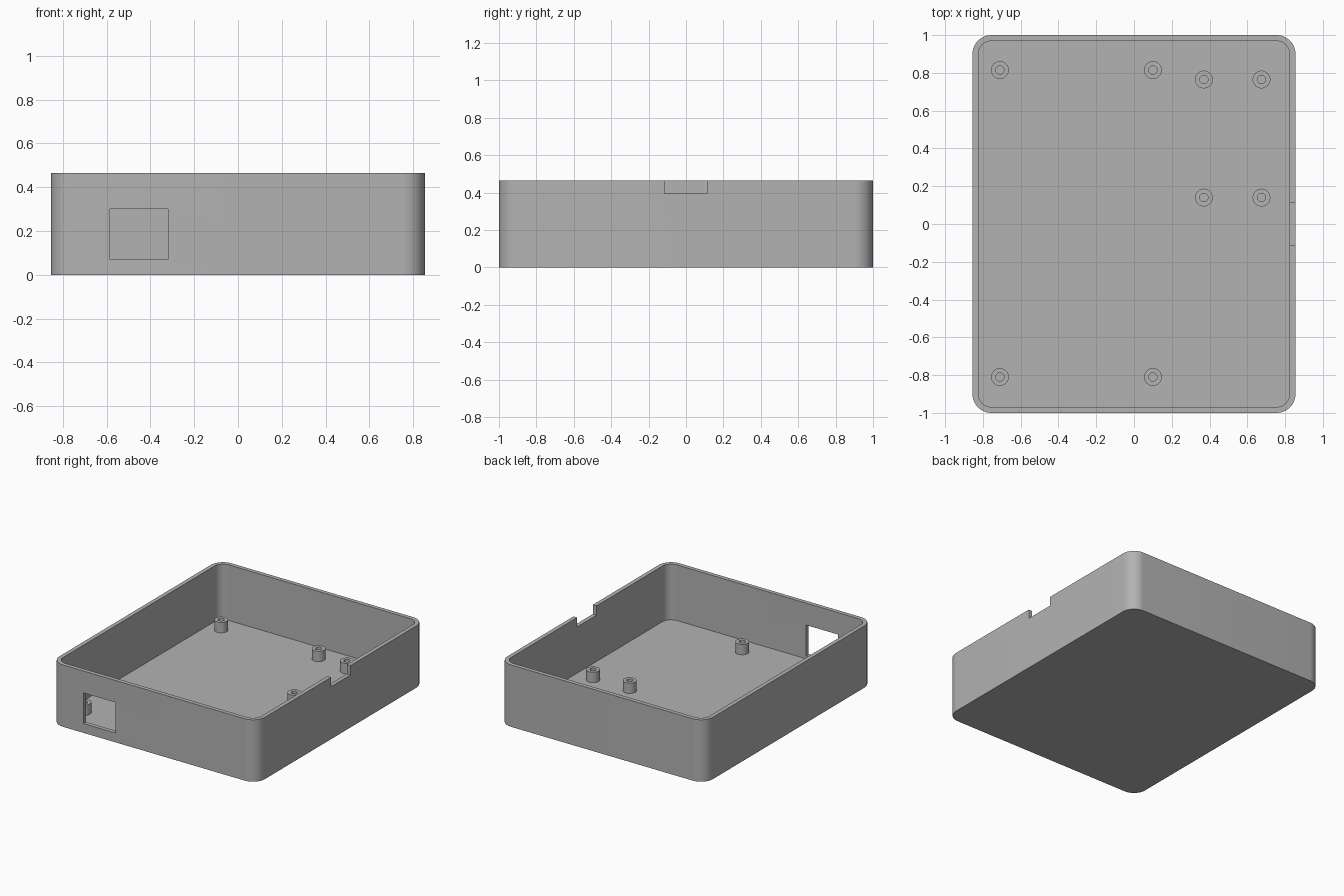
import bpy, bmesh, math

if "Cube" in bpy.data.objects:
    bpy.data.objects.remove(bpy.data.objects["Cube"])

grey = bpy.data.materials.new("plain grey")
grey.diffuse_color = (0.45, 0.45, 0.45, 1)
grey.use_nodes = True
grey.node_tree.nodes["Principled BSDF"].inputs["Base Color"].default_value = grey.diffuse_color


def make_object(name, bm, material=None):
    bmesh.ops.recalc_face_normals(bm, faces=bm.faces)
    mesh = bpy.data.meshes.new(name)
    bm.to_mesh(mesh)
    bm.free()
    ob = bpy.data.objects.new(name, mesh)
    bpy.context.collection.objects.link(ob)
    if material:
        mesh.materials.append(material)
    return ob


def smooth(ob):
    bpy.ops.object.select_all(action='DESELECT')
    ob.select_set(True)
    bpy.context.view_layer.objects.active = ob
    bpy.ops.object.shade_smooth_by_angle(angle=math.radians(30))


def rounded_prism(name, hx, hy, r, z0, z1, material=None, steps=12):
    bm = bmesh.new()
    verts = []
    for i, (sx, sy) in enumerate([(1, 1), (-1, 1), (-1, -1), (1, -1)]):
        for k in range(steps + 1):
            a = math.pi / 2 * (i + k / steps)
            verts.append(bm.verts.new((sx * (hx - r) + r * math.cos(a),
                                       sy * (hy - r) + r * math.sin(a), z0)))
    face = bm.faces.new(verts)
    top = bmesh.ops.extrude_face_region(bm, geom=[face])["geom"]
    bmesh.ops.translate(bm, vec=(0, 0, z1 - z0),
                        verts=[g for g in top if isinstance(g, bmesh.types.BMVert)])
    return make_object(name, bm, material)


def block(name, x, y, z):
    bm = bmesh.new()
    bmesh.ops.create_cube(bm, size=1)
    for v in bm.verts:
        v.co = [lo + (c + 0.5) * (hi - lo) for c, (lo, hi) in zip(v.co, (x, y, z))]
    return make_object(name, bm)


FLOOR, TOP, WALL = 0.047, 0.465, 0.031

# Open tray: rounded shell, port window in the front wall, notch in the right wall
tray = rounded_prism("tray", 0.855, 1.0, 0.1, 0, TOP, grey)
cutters = [
    rounded_prism("cavity_cutter", 0.855 - WALL, 1 - WALL, 0.069, FLOOR, TOP + 0.1),
    block("window_cutter", (-0.585, -0.32), (-1.1, -0.93), (0.07, 0.30)),
    block("notch_cutter", (0.79, 0.95), (-0.115, 0.115), (0.395, TOP + 0.1)),
]
for cutter in cutters:
    cutter.hide_render = True
    mod = tray.modifiers.new(cutter.name, 'BOOLEAN')
    mod.operation = 'DIFFERENCE'
    mod.solver = 'EXACT'
    mod.object = cutter
bpy.context.view_layer.objects.active = tray
for cutter in cutters:
    bpy.ops.object.modifier_apply(modifier=cutter.name)
    bpy.data.objects.remove(cutter)
smooth(tray)


# Hollow screw post, made by spinning its wall section
def screw_post(name, x, y, r=0.047, hole=0.022, h=0.078, n=32):
    bm = bmesh.new()
    section = [(hole, 0), (r, 0), (r, h), (hole, h)]
    rings = [[bm.verts.new((x + p * math.cos(2 * math.pi * k / n),
                            y + p * math.sin(2 * math.pi * k / n), FLOOR + z))
              for p, z in section] for k in range(n)]
    for k in range(n):
        a, b = rings[k], rings[(k + 1) % n]
        for j in range(4):
            i = (j + 1) % 4
            bm.faces.new((a[j], b[j], b[i], a[i]))
    smooth(make_object(name, bm, grey))


# Large board posts and small board posts
for prefix, xs, ys in [("large_board_post", (-0.71, 0.10), (-0.81, 0.815)),
                       ("small_board_post", (0.37, 0.675), (0.14, 0.765))]:
    for i, x in enumerate(xs):
        for j, y in enumerate(ys):
            screw_post(f"{prefix}_{i}_{j}", x, y)
